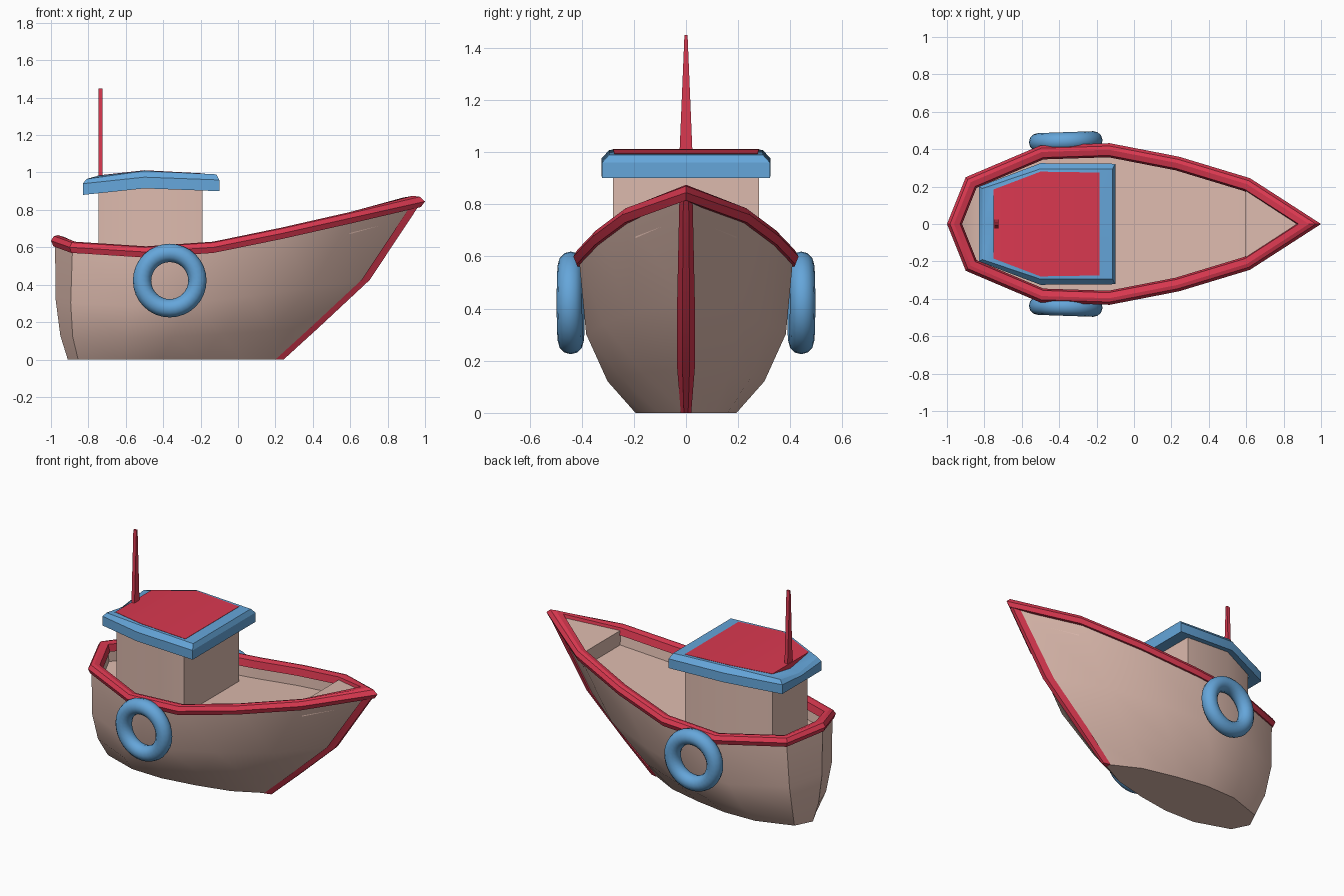
import bpy, bmesh, math
from mathutils import Vector

if "Cube" in bpy.data.objects:
    bpy.data.objects.remove(bpy.data.objects["Cube"])


def material(name, rgb):
    m = bpy.data.materials.new(name)
    m.diffuse_color = (*rgb, 1)
    m.use_nodes = True
    m.node_tree.nodes["Principled BSDF"].inputs["Base Color"].default_value = m.diffuse_color
    return m


PINK = material("pink", (0.72, 0.49, 0.42))
RED = material("red", (0.70, 0.04, 0.08))
BLUE = material("blue", (0.13, 0.38, 0.70))


def finish(obj, mat, angle=35):
    obj.data.materials.append(mat)
    bpy.ops.object.select_all(action='DESELECT')
    obj.select_set(True)
    bpy.context.view_layer.objects.active = obj
    bpy.ops.object.shade_smooth_by_angle(angle=math.radians(angle))
    return obj


def loft(name, rings, mat, caps=(), wrap=False, angle=35):
    """Bridge equal-length closed rings; caps are strips across mirrored rings."""
    bm = bmesh.new()
    vs = [[bm.verts.new(p) for p in r] for r in rings]
    n, m = len(rings[0]), len(rings)
    for k in range(m if wrap else m - 1):
        a, b = vs[k], vs[(k + 1) % m]
        for i in range(n):
            j = (i + 1) % n
            bm.faces.new((a[i], a[j], b[j], b[i]))
    for c in caps:
        r = vs[c]
        for i in range((n + 1) // 2):
            quad = []
            for k in (i, i + 1, (n - i - 1) % n, (n - i) % n):
                if r[k] not in quad:
                    quad.append(r[k])
            if len(quad) > 2:
                bm.faces.new(quad)
    bmesh.ops.recalc_face_normals(bm, faces=bm.faces)
    me = bpy.data.meshes.new(name)
    bm.to_mesh(me)
    bm.free()
    obj = bpy.data.objects.new(name, me)
    bpy.context.collection.objects.link(obj)
    return finish(obj, mat, angle)


def mirrored(half):
    """Half outline (first and last on the centreline) to a full loop."""
    return [Vector(p) for p in half] + [Vector((p[0], -p[1], p[2])) for p in half[-2:0:-1]]


def inset(ring, d, dz=0):
    """Mitred inward offset in plan, with a height shift."""
    out, n = [], len(ring)
    for i, p in enumerate(ring):
        e1 = (p - ring[i - 1]).xy.normalized()
        e2 = (ring[(i + 1) % n] - p).xy.normalized()
        n1, n2 = Vector((e1.y, -e1.x)), Vector((e2.y, -e2.x))
        o = (n1 + n2) * (d / (1 + n1.dot(n2)))
        out.append(Vector((p.x + o.x, p.y + o.y, p.z + dz)))
    return out


# sheer line: outer edge of the rail
sheer = mirrored([(-1, 0, .665), (-.9, .25, .63), (-.5, .42, .605), (-.13, .432, .63),
                  (.24, .36, .705), (.62, .245, .79), (1, 0, .875)])

# hull: shrinking sections, then inner bulwark and deck
top = inset(sheer, .02, -.025)
x0, x1 = top[0].x, top[6].x
levels = [(0, -.91, .23, .47), (.2, -.95, .42, .73), (.5, -.975, .69, .93)]
hull = [[Vector((a + (p.x - x0) / (x1 - x0) * (b - a), p.y * w, p.z * f)) for p in top]
        for f, a, b, w in levels]
hull += [top, inset(sheer, .06, -.025), inset(sheer, .07, -.12)]
loft("hull", hull, PINK, caps=(0, -1), angle=40)

# foredeck
fore = [inset(sheer, .055, z) for z in (-.12, -.025)]
loft("foredeck", [[r[5], r[6], r[7]] for r in fore], PINK, caps=(1,))

# rail around the hull
profile = [(.012, -.06), (0, -.03), (.015, -.005), (.035, 0), (.065, -.01), (.075, -.055)]
loft("rail", [inset(sheer, d, z) for d, z in profile], RED, wrap=True, angle=30)

# stem strip down the bow
stem = []
for x, z, w in [(.23, 0, .02), (.42, .173, .034), (.69, .425, .034), (.965, .84, .025)]:
    stem.append([Vector(p) for p in ((x + .014, -w * .4, z), (x + .014, w * .4, z),
                                     (x - .03, w, z), (x - .03, -w, z))])
loft("stem", stem, RED, caps=(0, -1))

# cabin walls
plan = [(-.745, 0), (-.745, .18), (-.5, .28), (-.19, .28), (-.19, 0)]
loft("cabin", [mirrored([(x, y, .46) for x, y in plan]),
               mirrored([(x, y, .95) for x, y in plan])], PINK)


# roof: blue rim around a red panel, dipped at the rear middle
def roof_ring(xs, ys, zs):
    return mirrored(list(zip(xs, (0, *ys, 0), zs)))


outer = (-.83, -.83, -.5, -.10, -.10)
inner = (-.75, -.75, -.5, -.185, -.185)
wide, narrow = (.20, .325, .322), (.185, .28, .275)
panel = roof_ring(inner, narrow, (.95, .982, 1.01, .993, .993))
rim = [roof_ring(inner, narrow, (.89, .89, .925, .91, .91)),
       roof_ring(outer, wide, (.88, .88, .915, .90, .90)),
       roof_ring(outer, wide, (.925, .94, .975, .96, .96)),
       roof_ring((-.81, -.81, -.5, -.115, -.115), (.19, .295, .295), (.935, .965, 1.008, .99, .99)),
       panel]
loft("roof_rim", rim, BLUE, wrap=True, angle=25)
loft("roof_panel", [[p - Vector((0, 0, .03)) for p in panel],
                    [p + Vector((0, 0, .002)) for p in panel]], RED, caps=(0, 1))

# mast
mast = [[Vector((-.735 + sx * .011, sy * w, z)) for sx, sy in ((1, 1), (1, -1), (-1, -1), (-1, 1))]
        for z, w in ((.92, .028), (1.45, .006))]
loft("mast", mast, RED, caps=(0, 1))

# ring fenders on both sides
for side, label in ((1, "left"), (-1, "right")):
    bpy.ops.mesh.primitive_torus_add(
        major_segments=32, minor_segments=12, major_radius=.148, minor_radius=.049,
        location=(-.365, side * .442, .422), rotation=(math.pi / 2, 0, side * math.radians(2)))
    ring = bpy.context.object
    ring.name = "ring_fender_" + label
    finish(ring, BLUE, 60)
